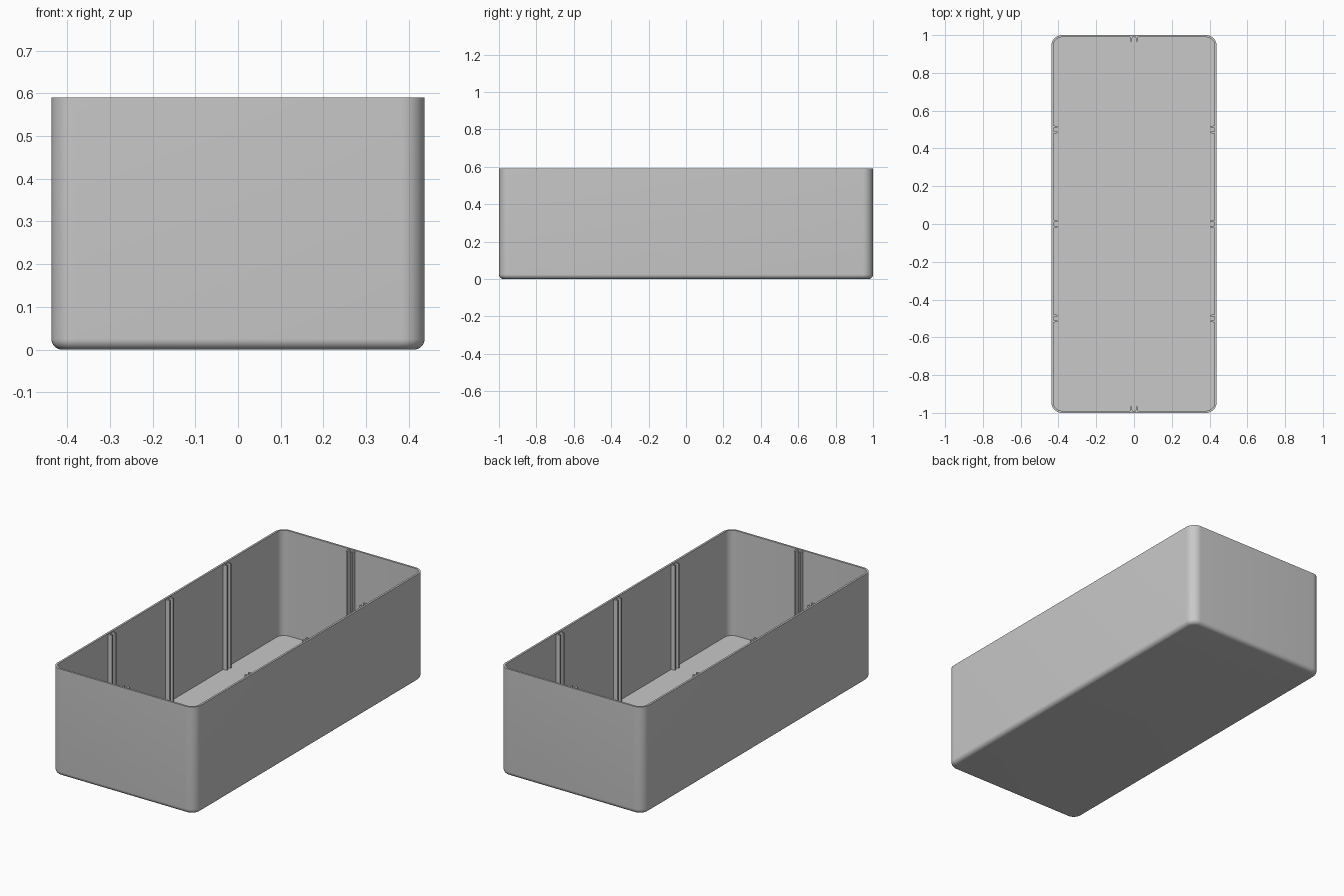
import bpy
import bmesh
from math import sin, cos, pi, radians

cube = bpy.data.objects.get("Cube")
if cube:
    bpy.data.objects.remove(cube, do_unlink=True)

HX, HY, HEIGHT = 0.437, 1.0, 0.59      # half width, half length, height
WALL, CORNER, FILLET = 0.011, 0.055, 0.025
RIB_TOP, RIB_DEPTH = 0.586, 0.022

grey = bpy.data.materials.new("light_grey")
grey.use_nodes = True
colour = (0.58, 0.58, 0.58, 1)
grey.diffuse_color = colour
grey.node_tree.nodes["Principled BSDF"].inputs["Base Color"].default_value = colour


def finish(name, bm):
    bmesh.ops.recalc_face_normals(bm, faces=bm.faces)
    mesh = bpy.data.meshes.new(name)
    bm.to_mesh(mesh)
    bm.free()
    obj = bpy.data.objects.new(name, mesh)
    bpy.context.collection.objects.link(obj)
    mesh.materials.append(grey)
    return obj


def ring(bm, inset, z, steps=10):
    """Rounded rectangle of vertices, inset from the outer walls."""
    r = CORNER - inset
    verts = []
    for i, (sx, sy) in enumerate([(1, 1), (-1, 1), (-1, -1), (1, -1)]):
        for k in range(steps + 1):
            a = (i + k / steps) * pi / 2
            verts.append(bm.verts.new((sx * (HX - CORNER) + r * cos(a),
                                       sy * (HY - CORNER) + r * sin(a), z)))
    return verts


# Tray shell: filleted base, outer walls, flat rim, inner walls, floor
bm = bmesh.new()
rings = []
for k in range(9):
    a = k / 8 * pi / 2
    rings.append(ring(bm, FILLET * (1 - sin(a)), FILLET * (1 - cos(a))))
rings += [ring(bm, 0, HEIGHT), ring(bm, WALL, HEIGHT), ring(bm, WALL, WALL)]
for lower, upper in zip(rings, rings[1:]):
    n = len(lower)
    for i in range(n):
        j = (i + 1) % n
        bm.faces.new((lower[i], lower[j], upper[j], upper[i]))
bm.faces.new(rings[0])
bm.faces.new(rings[-1])
shell = finish("tray_shell", bm)
bpy.context.view_layer.objects.active = shell
shell.select_set(True)
bpy.ops.object.shade_smooth_by_angle(angle=radians(35))
shell.select_set(False)


def guide(name, origin, inward):
    """Pair of slim tapered ribs forming a vertical divider slot."""
    bm = bmesh.new()
    ox, oy = origin
    dx, dy = inward
    for side in (-1, 1):
        profile = [(-0.002, 0.009), (-0.002, 0.021),
                   (RIB_DEPTH, 0.019), (RIB_DEPTH, 0.010)]
        points = [(ox + dx * d - dy * w * side, oy + dy * d + dx * w * side)
                  for d, w in profile]
        base = bm.faces.new([bm.verts.new((x, y, WALL - 0.002)) for x, y in points])
        top = bmesh.ops.extrude_face_region(bm, geom=[base])
        for v in top["geom"]:
            if isinstance(v, bmesh.types.BMVert):
                v.co.z = RIB_TOP
    finish(name, bm)


# Divider slots: three on each long wall, one on each end wall
for label, s in (("left", 1), ("right", -1)):
    for place, y in (("front", -0.5), ("middle", 0), ("back", 0.5)):
        guide(f"{label}_{place}_guide", (s * (HX - WALL), y), (-s, 0))
for label, s in (("back", 1), ("front", -1)):
    guide(f"{label}_end_guide", (0, s * (HY - WALL)), (0, -s))
